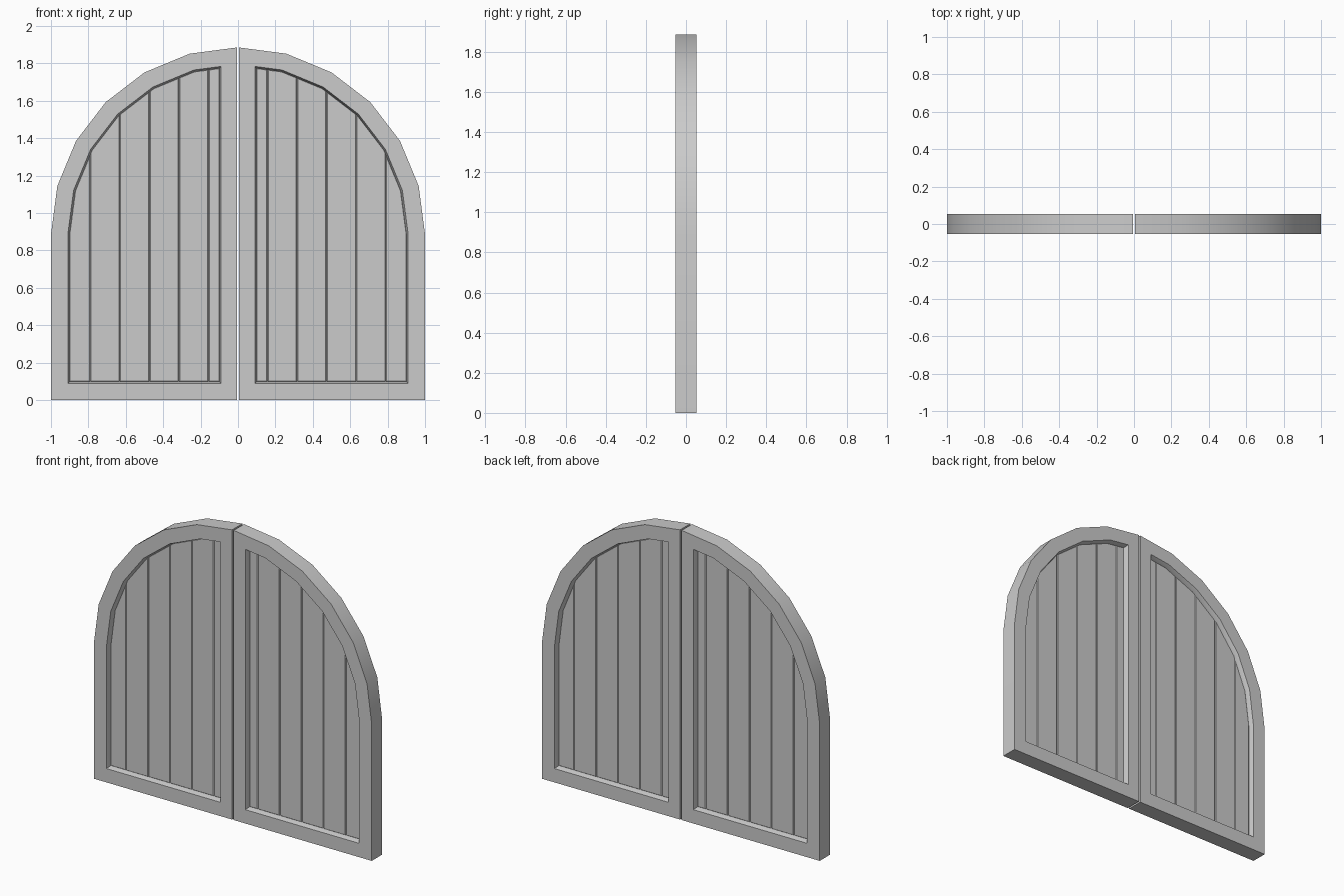
import bpy, bmesh
from math import sin, cos, radians

if "Cube" in bpy.data.objects:
    bpy.data.objects.remove(bpy.data.objects["Cube"])

SPRING = 0.886      # height where the arch begins
HALF = 0.053        # half thickness of the frame
PANEL = 0.022       # half thickness of the planks
STEP = 15           # arch segment angle

grey = bpy.data.materials.new("plain grey")
grey.use_nodes = True
grey.diffuse_color = (0.6, 0.6, 0.6, 1)
grey.node_tree.nodes["Principled BSDF"].inputs["Base Color"].default_value = (0.6, 0.6, 0.6, 1)


def arch(radius):
    """Corner points of the faceted quarter arch, from the side to the crown."""
    return [(radius * cos(radians(a)), SPRING + radius * sin(radians(a)))
            for a in range(0, 91, STEP)]


def arch_height(radius, x):
    """Height of the faceted arch above x."""
    points = arch(radius)
    for (xa, za), (xb, zb) in zip(points, points[1:]):
        if xb <= x <= xa:
            return za + (zb - za) * (xa - x) / (xa - xb)
    return SPRING


def outline(left, right, bottom, radius):
    """Closed outline of a strip under the arch."""
    top = [p for p in reversed(arch(radius)) if left + 1e-4 < p[0] < right - 1e-4]
    top = [(left, arch_height(radius, left))] + top + [(right, arch_height(radius, right))]
    return [(left, bottom), (right, bottom)] + top[::-1]


def finish(bm, name):
    bmesh.ops.recalc_face_normals(bm, faces=bm.faces)
    mesh = bpy.data.meshes.new(name)
    bm.to_mesh(mesh)
    bm.free()
    mesh.materials.append(grey)
    obj = bpy.data.objects.new(name, mesh)
    bpy.context.collection.objects.link(obj)
    return obj


def add_ring(bm, points, y, side):
    return [bm.verts.new((side * x, y, z)) for x, z in points]


def bridge(bm, a, b):
    for i in range(len(a)):
        j = (i + 1) % len(a)
        bm.faces.new((a[i], a[j], b[j], b[i]))


def make_frame(name, side):
    outer = outline(0.006, 1.0, 0.0, 1.0)
    inner = outline(0.09, 0.91, 0.09, 0.91)
    deep = outline(0.10, 0.90, 0.10, 0.90)
    bm = bmesh.new()
    section = [(outer, HALF), (outer, -HALF), (inner, -HALF),
               (deep, -PANEL), (deep, PANEL), (inner, HALF)]
    rings = [add_ring(bm, points, y, side) for points, y in section]
    for k, ring in enumerate(rings):
        bridge(bm, ring, rings[(k + 1) % len(rings)])
    obj = finish(bm, name)
    bpy.ops.object.select_all(action='DESELECT')
    bpy.context.view_layer.objects.active = obj
    obj.select_set(True)
    bpy.ops.object.shade_smooth_by_angle(angle=radians(30))


def make_plank(name, side, left, right):
    points = outline(left, right, 0.097, 0.904)
    bm = bmesh.new()
    front = add_ring(bm, points, -PANEL, side)
    back = add_ring(bm, points, PANEL, side)
    bridge(bm, front, back)
    bm.faces.new(front)
    bm.faces.new(back)
    obj = finish(bm, name)
    # chamfer leaves a V groove between neighbours
    bevel = obj.modifiers.new("chamfer", 'BEVEL')
    bevel.width = 0.005
    bevel.segments = 1
    bevel.limit_method = 'ANGLE'
    bevel.angle_limit = radians(40)


# Two mirrored leaves, each a frame filled with vertical planks
seams = [0.096] + [0.158 * i for i in range(1, 6)] + [0.904]
for label, side in (("left", 1), ("right", -1)):
    make_frame(label + "_door_frame", side)
    for i, (a, b) in enumerate(zip(seams, seams[1:])):
        make_plank(f"{label}_plank_{i + 1}", side, a, b)
